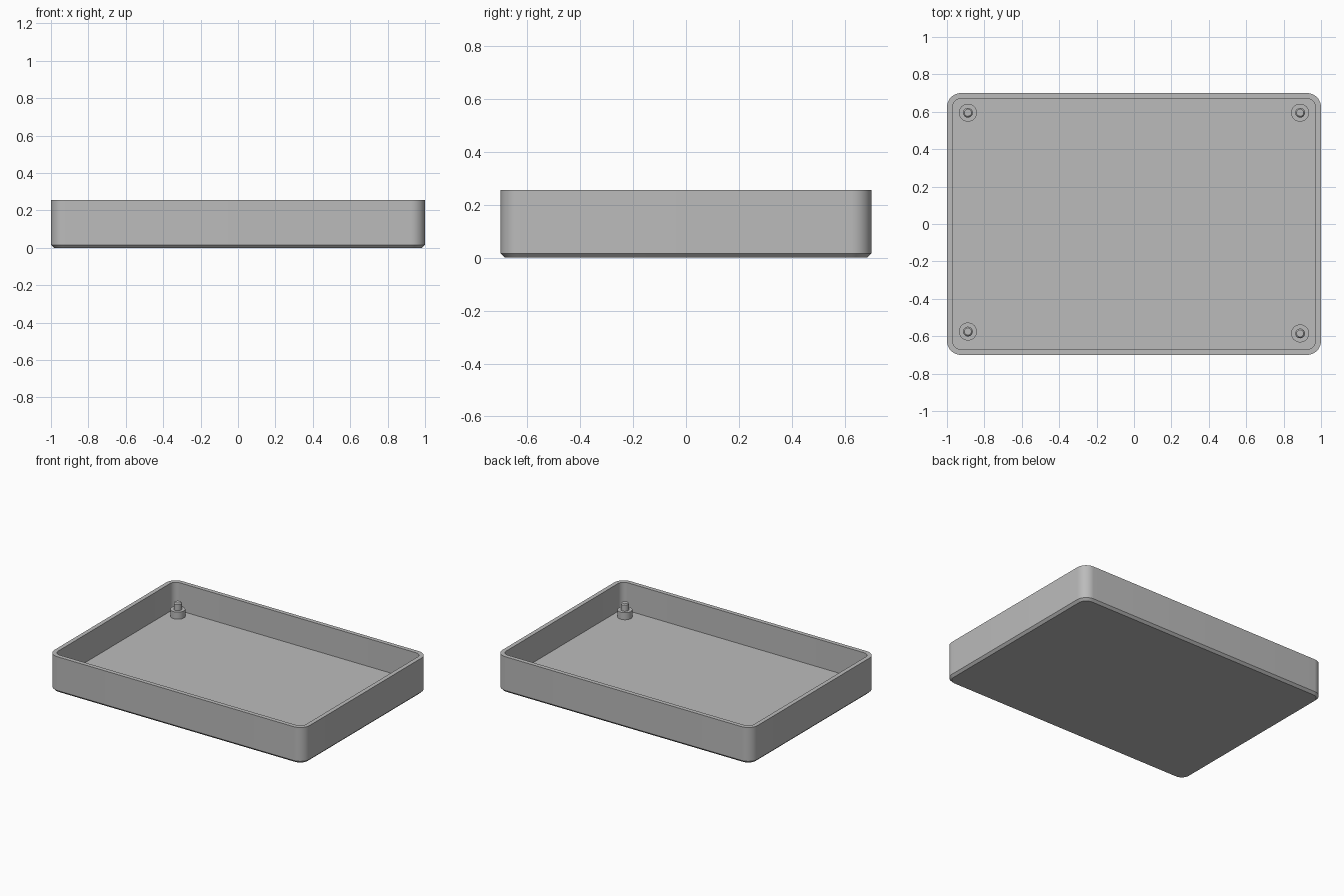
import bpy, bmesh
from math import cos, sin, pi, radians

cube = bpy.data.objects.get("Cube")
if cube:
    bpy.data.objects.remove(cube, do_unlink=True)

HALF_X, HALF_Y, HEIGHT = 1.0, 0.7, 0.255
CORNER, WALL, FLOOR, CHAMFER = 0.075, 0.03, 0.058, 0.016

grey = bpy.data.materials.new("plain grey")
grey.use_nodes = True
grey.diffuse_color = (0.5, 0.5, 0.5, 1)
grey.node_tree.nodes["Principled BSDF"].inputs["Base Color"].default_value = (0.5, 0.5, 0.5, 1)


def rounded_rect(inset, z, steps=12):
    """Rounded rectangle loop, inset from the outer footprint."""
    r = CORNER - inset
    points = []
    for k, (sx, sy) in enumerate([(1, 1), (-1, 1), (-1, -1), (1, -1)]):
        for i in range(steps + 1):
            a = (k + i / steps) * pi / 2
            points.append((sx * (HALF_X - CORNER) + r * cos(a),
                           sy * (HALF_Y - CORNER) + r * sin(a), z))
    return points


def circle(x, y, r, z, sides=32):
    return [(x + r * cos(2 * pi * i / sides), y + r * sin(2 * pi * i / sides), z)
            for i in range(sides)]


def skin(name, loops):
    """Bridge successive loops and cap both ends."""
    bm = bmesh.new()
    rings = [[bm.verts.new(p) for p in loop] for loop in loops]
    for low, high in zip(rings, rings[1:]):
        for i in range(len(low)):
            j = (i + 1) % len(low)
            bm.faces.new((low[i], low[j], high[j], high[i]))
    bm.faces.new(rings[0][::-1])
    bm.faces.new(rings[-1])
    bmesh.ops.recalc_face_normals(bm, faces=bm.faces)
    mesh = bpy.data.meshes.new(name)
    bm.to_mesh(mesh)
    bm.free()
    mesh.materials.append(grey)
    obj = bpy.data.objects.new(name, mesh)
    bpy.context.collection.objects.link(obj)
    bpy.ops.object.select_all(action='DESELECT')
    obj.select_set(True)
    bpy.context.view_layer.objects.active = obj
    bpy.ops.object.shade_smooth_by_angle(angle=radians(30))
    return obj


# Open tray: chamfered base, outer wall, rim, inner wall and floor
skin("tray", [rounded_rect(inset, z) for inset, z in [
    (CHAMFER, 0), (0, CHAMFER), (0, HEIGHT), (WALL, HEIGHT), (WALL, FLOOR)]])

# Stepped standoffs with a chamfered locating pin
POST_R, PIN_R, POST_H, PIN_H, BEVEL = 0.048, 0.026, 0.05, 0.05, 0.007
posts = {"back_right": (-0.888, 0.595), "back_left": (0.888, 0.595),
         "front_right": (-0.888, -0.575), "front_left": (0.888, -0.585)}
for place, (x, y) in posts.items():
    step, top = FLOOR + POST_H, FLOOR + POST_H + PIN_H
    skin(place + "_standoff", [circle(x, y, r, z) for r, z in [
        (POST_R, FLOOR - 0.01), (POST_R, step), (PIN_R, step),
        (PIN_R, top - BEVEL), (PIN_R - BEVEL, top)]])
